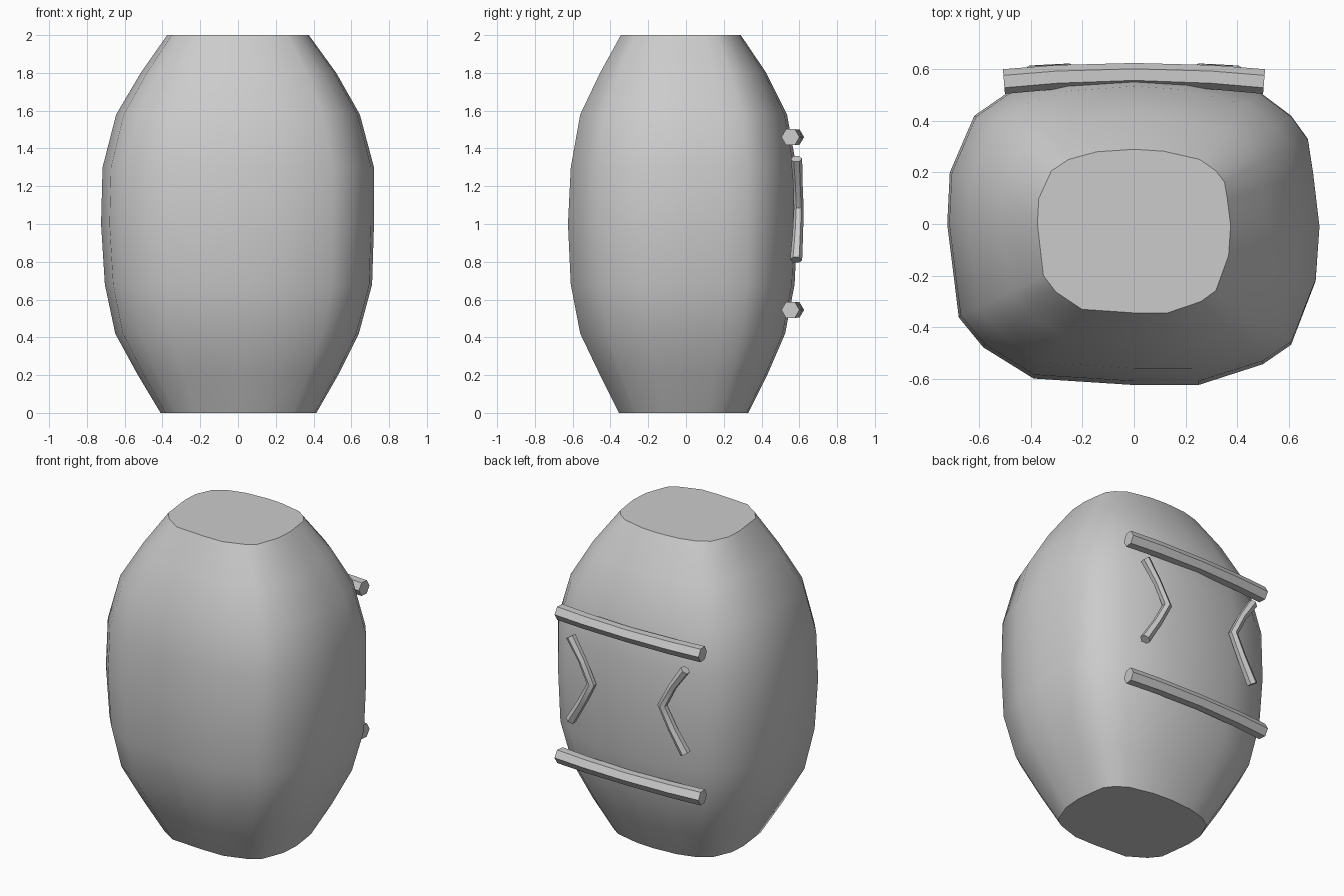
import bpy, bmesh
from mathutils import Vector

if "Cube" in bpy.data.objects:
    bpy.data.objects.remove(bpy.data.objects["Cube"])


def make_object(name, bm, angle=None):
    bmesh.ops.recalc_face_normals(bm, faces=bm.faces[:])
    mesh = bpy.data.meshes.new(name)
    bm.to_mesh(mesh)
    bm.free()
    for p in mesh.polygons:
        p.use_smooth = True
    ob = bpy.data.objects.new(name, mesh)
    bpy.context.collection.objects.link(ob)
    if angle:
        bpy.context.view_layer.objects.active = ob
        ob.select_set(True)
        bpy.ops.object.shade_smooth_by_angle(angle=angle)
        ob.select_set(False)
    return ob


def loft(rings):
    bm = bmesh.new()
    loops = [[bm.verts.new(p) for p in ring] for ring in rings]
    n = len(loops[0])
    for a, b in zip(loops, loops[1:]):
        for i in range(n):
            bm.faces.new((a[i], a[(i + 1) % n], b[(i + 1) % n], b[i]))
    bm.faces.new(loops[0][::-1])
    bm.faces.new(loops[-1])
    return bm


# stone body: one rounded, slightly uneven outline scaled at each height
outline = [(.72, -.01), (.695, .2), (.675, .33), (.61, .42), (.49, .51),
           (.22, .575), (0, .59), (-.28, .57), (-.49, .51), (-.62, .42),
           (-.715, .2), (-.725, 0), (-.68, -.36), (-.585, -.475),
           (-.39, -.595), (0, -.62), (.25, -.62), (.5, -.54), (.61, -.465),
           (.705, -.22)]
# z, x min, x max, y min, y max
levels = [(0, -.41, .415, -.355, .33), (.2, -.53, .53, -.455, .43),
          (.42, -.65, .64, -.56, .525), (.68, -.705, .71, -.61, .575),
          (1.0, -.725, .72, -.625, .59), (1.3, -.717, .72, -.61, .585),
          (1.58, -.645, .645, -.56, .535), (1.8, -.515, .52, -.455, .425),
          (2.0, -.375, .375, -.345, .29)]
rings = []
for z, x0, x1, y0, y1 in levels:
    rings.append([Vector((x * (x1 / .72 if x > 0 else x0 / -.725),
                          y * (y1 / .59 if y > 0 else y0 / -.62), z))
                  for x, y in outline])
make_object("stone_body", loft(rings), 0.9)


# hexagonal rod swept along a path of (x, y, z, radius)
def rod(name, path):
    sect = [(1, 0), (.5, .87), (-.5, .87), (-1, 0), (-.5, -.87), (.5, -.87)]
    pts = [Vector(p[:3]) for p in path]
    rings = []
    for i, p in enumerate(pts):
        a = (p - pts[i - 1]).normalized() if i else None
        b = (pts[i + 1] - p).normalized() if i < len(pts) - 1 else None
        a, b = a or b, b or a
        t = (a + b).normalized()
        side = t.cross(Vector((0, 1, 0))).normalized()
        depth = side.cross(t)
        miter = 1 / max(t.dot(a), .5)
        r = path[i][3]
        rings.append([p + depth * u * r + side * v * r * miter for u, v in sect])
    return make_object(name, loft(rings), 0.95)


# horizontal bars on the back
for label, z in (("upper", 1.46), ("lower", .545)):
    rod(label + "_bar", [(-.505, .553, z, .048), (-.3, .57, z, .047),
                         (0, .58, z, .045), (.3, .57, z, .047),
                         (.505, .553, z, .048)])

# inward-pointing chevrons on the back
for label, s in (("left", -1), ("right", 1)):
    rod(label + "_chevron", [(s * .405, .585, 1.345, .03),
                             (s * .32, .592, 1.22, .025),
                             (s * .25, .597, 1.085, .026),
                             (s * .32, .592, .95, .028),
                             (s * .405, .583, .81, .032)])
